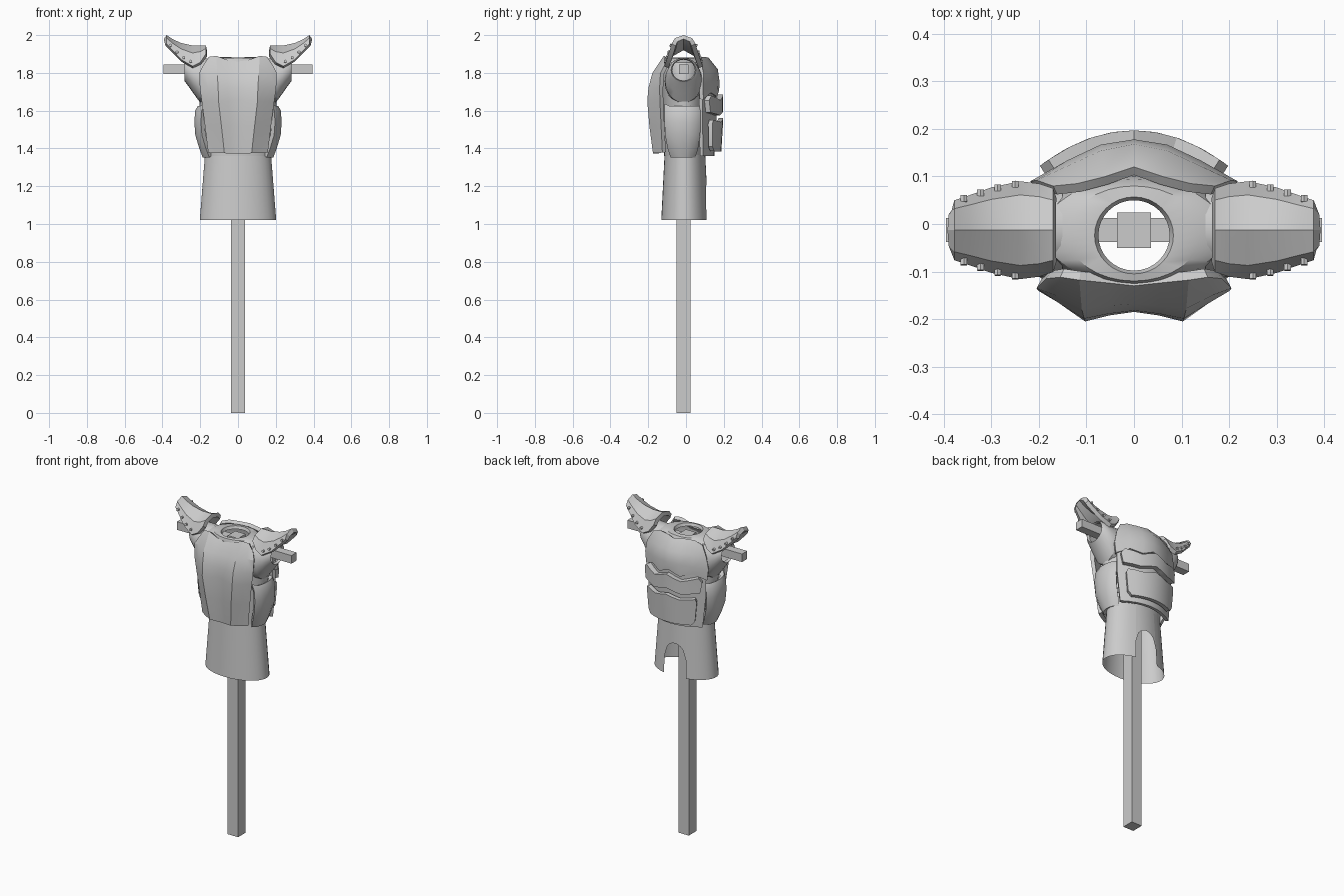
import bpy, bmesh, math
from mathutils import Vector

if "Cube" in bpy.data.objects:
    bpy.data.objects.remove(bpy.data.objects["Cube"])


def finish(ob, angle=32):
    bpy.ops.object.select_all(action='DESELECT')
    ob.select_set(True)
    bpy.context.view_layer.objects.active = ob
    bpy.ops.object.convert(target='MESH')
    bpy.ops.object.shade_smooth_by_angle(angle=math.radians(angle))
    return ob


def sheet(name, rows, inside=(0, 0, 1.6), closed=False, thick=0.0, angle=32):
    """Skin a grid of points; thickness grows toward the inside point."""
    bm = bmesh.new()
    vs = [[bm.verts.new(p) for p in r] for r in rows]
    n = len(rows[0])
    for a, b in zip(vs, vs[1:]):
        for i in range(n if closed else n - 1):
            j = (i + 1) % n
            bm.faces.new((a[i], a[j], b[j], b[i]))
    bm.normal_update()
    c = Vector(inside)
    if sum(f.normal.dot(f.calc_center_median() - c) * f.calc_area() for f in bm.faces) < 0:
        bmesh.ops.reverse_faces(bm, faces=bm.faces)
    me = bpy.data.meshes.new(name)
    bm.to_mesh(me)
    bm.free()
    ob = bpy.data.objects.new(name, me)
    bpy.context.collection.objects.link(ob)
    if thick:
        m = ob.modifiers.new('thickness', 'SOLIDIFY')
        m.thickness, m.offset = thick, -1
    return finish(ob, angle)


def mirrored(half):
    """Complete a row that starts on the centre line."""
    return [(-x, y, z) for x, y, z in half[:0:-1]] + list(half)


def box(name, lo, hi):
    bpy.ops.mesh.primitive_cube_add(size=1, location=[(a + b) / 2 for a, b in zip(lo, hi)])
    ob = bpy.context.object
    ob.name = name
    ob.scale = [b - a for a, b in zip(lo, hi)]


# wooden stand
box('stand_post', (-0.036, -0.05, 0), (0.036, 0.024, 1.86))
box('stand_crossbar', (-0.395, -0.038, 1.795), (0.395, 0.013, 1.845))


# padded torso, open at the neck
def ring(z, rx, ry, cy, n=32):
    return [(rx * math.sin(t), cy + ry * math.cos(t), z)
            for t in (2 * math.pi * i / n for i in range(n))]


torso = [(1.36, .176, .108, -.008), (1.5, .19, .11, -.008), (1.63, .203, .112, -.01),
         (1.75, .215, .115, -.012), (1.81, .21, .115, -.014), (1.855, .19, .11, -.016),
         (1.878, .14, .10, -.02), (1.882, .083, .081, -.024), (1.865, .075, .074, -.024)]
sheet('torso_padding', [ring(*r) for r in torso], closed=True)


# skirt, with an arched vent cut into the back
def skirt_point(deg, z):
    f = (z - 1.02) / 0.34
    t = math.radians(deg)
    return ((.203 - .027 * f) * math.sin(t), -.006 + (.125 - .017 * f) * math.cos(t), z)


def skirt(name, degs, bottom):
    sheet(name, [[skirt_point(d, z) for d in degs]
                 if z > 1.02 else [skirt_point(d, bottom(d)) for d in degs]
                 for z in (1.365, 1.02)], inside=(0, 0, 1.2))


skirt('skirt', [22 + i * 316 / 30 for i in range(31)], lambda d: 1.02)
skirt('skirt_vent_top', [-22 + i * 5.5 for i in range(9)],
      lambda d: 1.13 + .09 * math.sqrt(max(0, 1 - (d / 22) ** 2)))

# front breastplate, ridged over each side of the chest
front = [
    [(0, -.13, 1.86), (.055, -.124, 1.868), (.115, -.118, 1.89), (.155, -.112, 1.885), (.185, -.115, 1.84)],
    [(0, -.168, 1.79), (.055, -.172, 1.795), (.11, -.178, 1.80), (.165, -.15, 1.805), (.205, -.135, 1.80)],
    [(0, -.182, 1.72), (.055, -.189, 1.72), (.105, -.199, 1.72), (.16, -.165, 1.72), (.202, -.14, 1.72)],
    [(0, -.185, 1.66), (.05, -.192, 1.65), (.103, -.205, 1.65), (.155, -.168, 1.65), (.192, -.138, 1.65)],
    [(0, -.178, 1.52), (.045, -.184, 1.52), (.088, -.194, 1.52), (.135, -.16, 1.52), (.175, -.132, 1.52)],
    [(0, -.165, 1.372), (.037, -.168, 1.372), (.072, -.175, 1.375), (.12, -.148, 1.375), (.158, -.125, 1.378)],
]
sheet('breastplate', [mirrored(r) for r in front], thick=.022, angle=22)

# upper back plate with a wavy lower edge
upper = [
    [(0, .12, 1.88), (.06, .10, 1.885), (.12, .085, 1.885), (.17, .08, 1.865)],
    [(0, .168, 1.82), (.07, .154, 1.82), (.14, .122, 1.815), (.205, .092, 1.80)],
    [(0, .178, 1.75), (.07, .167, 1.75), (.14, .134, 1.74), (.218, .09, 1.73)],
    [(0, .175, 1.705), (.07, .164, 1.675), (.14, .132, 1.695), (.21, .092, 1.66)],
]
sheet('upper_back_plate', [mirrored(r) for r in upper], thick=.022)


# lower back plate and its two raised panels share one curved surface
def back_panel(name, off, thick, rows):
    out = []
    for half_width, z_mid, z_wave, z_edge in rows:
        xs = [half_width * k / 4 for k in range(5)]
        zs = [z_mid, (z_mid + z_wave) / 2, z_wave, (z_wave + z_edge) / 2, z_edge]
        out.append(mirrored([(x, off + .162 - 1.9 * x * x - .06 * max(0, 1.55 - z), z)
                             for x, z in zip(xs, zs)]))
    sheet(name, out, thick=thick)


back_panel('lower_back_plate', 0, .02,
           [(.20, 1.74, 1.74, 1.74), (.198, 1.55, 1.55, 1.55), (.178, 1.36, 1.36, 1.36)])
back_panel('middle_back_panel', .035, .03,
           [(.18, 1.685, 1.655, 1.68), (.198, 1.67, 1.64, 1.655), (.188, 1.60, 1.575, 1.59)])
back_panel('lower_back_panel', .035, .025,
           [(.165, 1.56, 1.54, 1.55), (.172, 1.53, 1.52, 1.53),
            (.16, 1.42, 1.42, 1.41), (.14, 1.385, 1.385, 1.385)])

# shoulder plate sections: x, ridge height, edge height, half width
SECTIONS = [(.17, 1.945, 1.90, .088), (.20, 1.945, 1.855, .098), (.24, 1.945, 1.835, .103),
            (.30, 1.958, 1.87, .09), (.345, 1.978, 1.918, .074), (.378, 2.0, 1.955, .063)]


def section_at(x):
    for a, b in zip(SECTIONS, SECTIONS[1:]):
        if a[0] <= x <= b[0]:
            f = (x - a[0]) / (b[0] - a[0])
            return [p + (q - p) * f for p, q in zip(a, b)]


for side, s in (('right', 1), ('left', -1)):
    # short sleeve with an open arm hole
    sleeve = []
    for x, cz, rz, ry in ((.15, 1.755, .12, .10), (.2, 1.76, .118, .098), (.235, 1.785, .095, .09),
                          (.27, 1.81, .07, .078), (.282, 1.815, .06, .066), (.265, 1.815, .055, .06)):
        sleeve.append([(s * x, -.013 + ry * math.cos(t), cz + rz * math.sin(t))
                       for t in (math.tau * i / 20 for i in range(20))])
    sheet(side + '_sleeve', sleeve, inside=(s * .2, -.013, 1.8), closed=True)

    # bulging side guard: height, front y, back y, outer x
    guard = []
    for z, y0, y1, x in ((1.625, -.115, .075, .213), (1.60, -.115, .077, .227), (1.54, -.114, .077, .231),
                         (1.47, -.11, .075, .226), (1.40, -.098, .064, .205), (1.352, -.082, .05, .187)):
        guard.append([(s * (x - d), y0 + (y1 - y0) * k, z + (.012 if k == 0 and z > 1.61 else 0))
                      for k, d in ((0, .035), (.15, .012), (.4, 0), (.65, 0), (.87, .012), (1, .035))])
    sheet(side + '_side_guard', guard, thick=.025)

    # upswept shoulder plate
    rows = []
    for x, zr, ze, w in SECTIONS:
        zs = zr - .36 * (zr - ze)
        rows.append([(s * x, -.013 + k * w, z) for k, z in
                     ((-1, ze), (-.72, zs), (0, zr), (.72, zs), (1, ze))])
    sheet(side + '_shoulder_plate', rows, inside=(s * .26, -.013, 1.8), thick=.025, angle=25)

    # rivets along both lower rims
    for f in (-1, 1):
        for x in (.25, .287, .323, .358):
            _, zr, ze, w = section_at(x)
            bpy.ops.mesh.primitive_cylinder_add(
                vertices=6, radius=.008, depth=.014, rotation=(math.radians(80), 0, 0),
                location=(s * x, -.013 + f * w * .95, ze + .13 * (zr - ze) + .006))
            bpy.context.object.name = side + '_shoulder_rivet'
